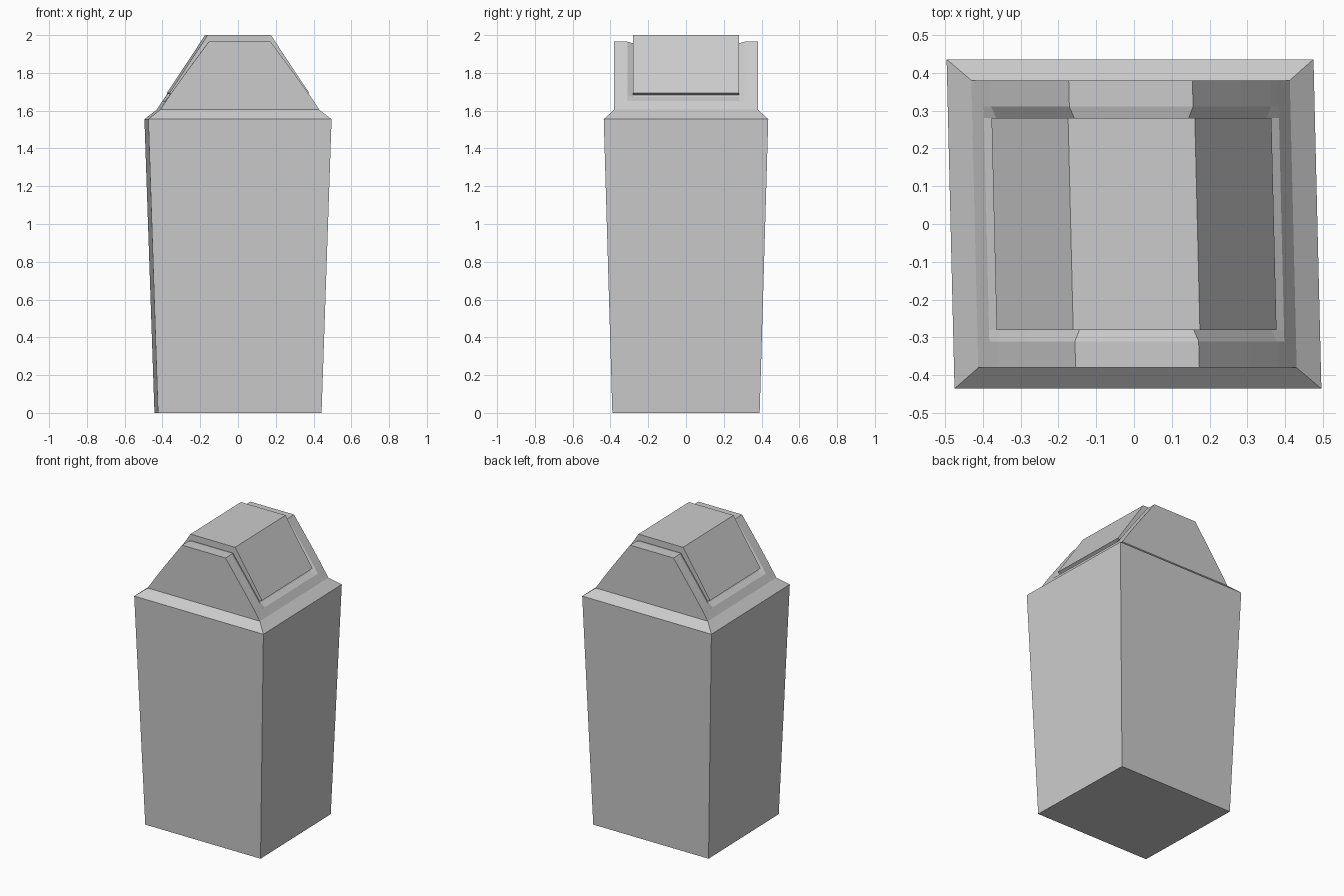
import bpy
import bmesh
from mathutils import Vector

if "Cube" in bpy.data.objects:
    bpy.data.objects.remove(bpy.data.objects["Cube"], do_unlink=True)

grey = bpy.data.materials.new("light grey plastic")
grey.use_nodes = True
colour = (0.6, 0.6, 0.6, 1)
grey.diffuse_color = colour
grey.node_tree.nodes["Principled BSDF"].inputs["Base Color"].default_value = colour

LEAN = -0.024  # sideways skew along the depth


def add_part(name, rings, closed):
    """Skin equal-length rings of points and cap both ends."""
    bm = bmesh.new()
    rows = [[bm.verts.new((x + LEAN * y, y, z)) for x, y, z in ring] for ring in rings]
    count = len(rows[0])
    for a, b in zip(rows, rows[1:]):
        for i in range(count if closed else count - 1):
            j = (i + 1) % count
            bm.faces.new((a[i], a[j], b[j], b[i]))
    bm.faces.new(rows[0])
    bm.faces.new(rows[-1])
    bmesh.ops.recalc_face_normals(bm, faces=bm.faces)
    mesh = bpy.data.meshes.new(name)
    bm.to_mesh(mesh)
    bm.free()
    mesh.materials.append(grey)
    obj = bpy.data.objects.new(name, mesh)
    bpy.context.collection.objects.link(obj)
    return obj


def rectangle(hx, hy, z):
    return [(-hx, -hy, z), (hx, -hy, z), (hx, hy, z), (-hx, hy, z)]


def mirrored(half):
    """Complete a left-right symmetric profile from its +x half."""
    return half + [(-x, z) for x, z in reversed(half)]


# Tapered bin with a bevelled rim
add_part("bin_body", [rectangle(0.433, 0.39, 0), rectangle(0.485, 0.4355, 1.555),
                      rectangle(0.421, 0.38, 1.605)], True)

# Hood: peaked ends around a shallow bevelled recess
outer = [(0.421, 1.605), (0.39, 1.652), (0.37, 1.682), (0.295, 1.787), (0.1635, 1.965)]
slope_out = Vector((0.82, 0.57)) * 0.015
sunk = outer[:2] + [(x - slope_out.x, z - slope_out.y) for x, z in outer[2:]]
hood_rings = []
for y, half in ((-0.38, outer), (-0.31, outer), (-0.28, sunk),
                (0.28, sunk), (0.31, outer), (0.38, outer)):
    hood_rings.append([(x, y, z) for x, z in mirrored(half)])
add_part("hood", hood_rings, True)

# Raised flap cover with an undercut lower lip
flap = mirrored([(0.335, 1.675), (0.37, 1.693), (0.1675, 2.0)])
add_part("flap_cover", [[(x, y, z) for x, z in flap] for y in (-0.28, 0.28)], True)
